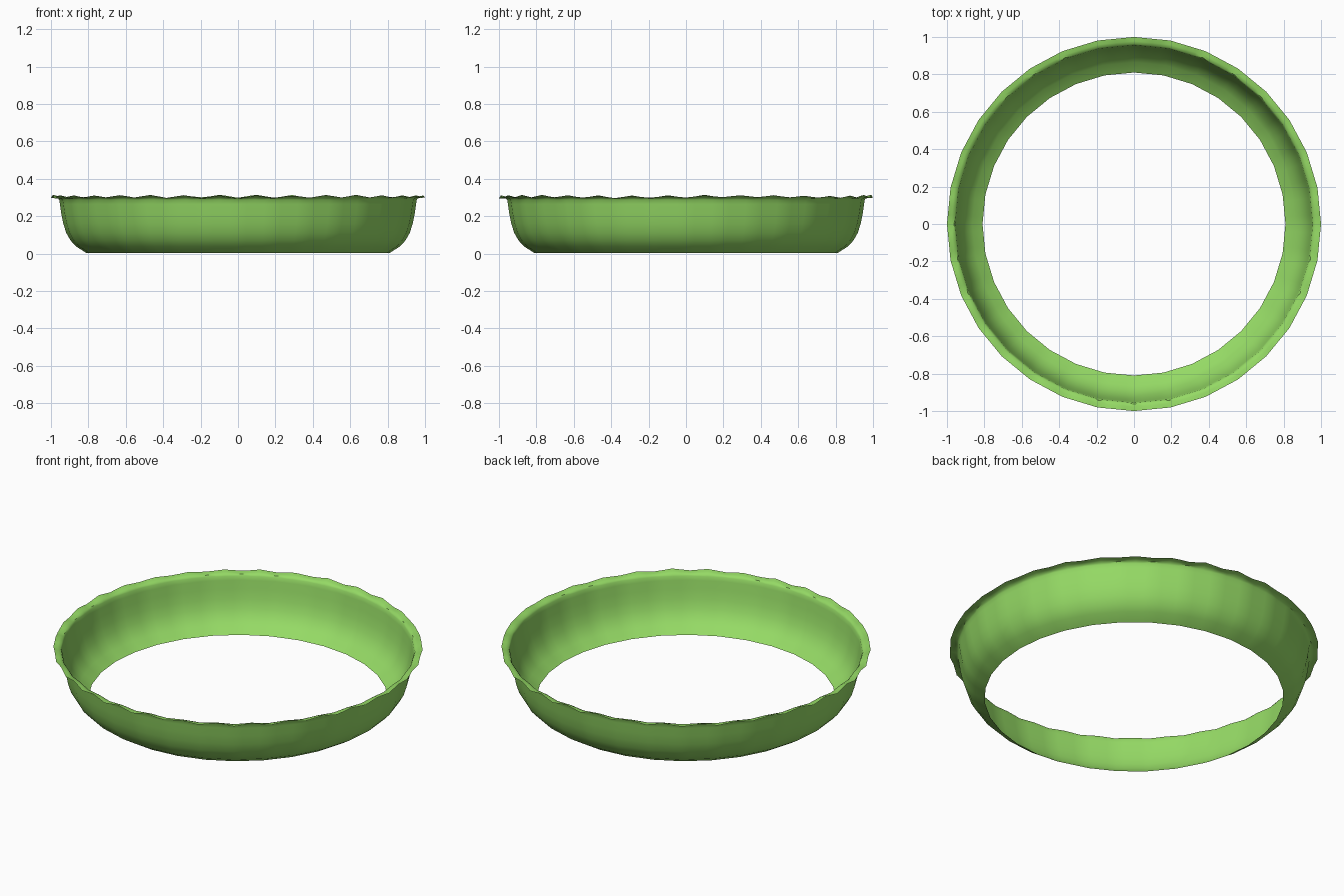
import bpy, bmesh, math, random

if "Cube" in bpy.data.objects:
    bpy.data.objects.remove(bpy.data.objects["Cube"])

random.seed(4)
SIDES, SUB = 32, 4          # 32-sided dish, each side split for the ripples
N = SIDES * SUB

# Wall profile (radius, height), then the flared lip
wall = [(0.81, 0.003), (0.865, 0.038), (0.895, 0.07), (0.918, 0.11), (0.934, 0.16),
        (0.945, 0.215), (0.952, 0.265), (0.956, 0.288)]
lip = [(0.962, 0.297, 0.3), (0.978, 0.302, 0.7), (1.0, 0.305, 1.0)]  # + ripple weight
profile = [(r, z, 0.0) for r, z in wall] + lip


def side_point(i):
    """Point on the unit 32-gon."""
    k, t = divmod(i, SUB)
    t /= SUB
    a, b = (2 * math.pi * (k + j) / SIDES for j in (0, 1))
    return (math.cos(a) * (1 - t) + math.cos(b) * t,
            math.sin(a) * (1 - t) + math.sin(b) * t)


# Irregular ripple: one dip at each corner, a crest between
amp = [random.uniform(0.004, 0.009) for _ in range(SIDES)]
ripple = [-amp[i // SUB] * math.cos(2 * math.pi * i / SUB)
          + 0.002 * math.sin(5 * 2 * math.pi * i / N) for i in range(N)]

bm = bmesh.new()
rings = []
for r, z, w in profile:
    ring = []
    for i in range(N):
        x, y = side_point(i)
        ring.append(bm.verts.new((r * x, r * y, z + w * ripple[i])))
    rings.append(ring)
for lower, upper in zip(rings, rings[1:]):
    for i in range(N):
        j = (i + 1) % N
        bm.faces.new((lower[i], lower[j], upper[j], upper[i]))

mesh = bpy.data.meshes.new("crust_wall")
bm.to_mesh(mesh)
bm.free()
dish = bpy.data.objects.new("crust_wall", mesh)
bpy.context.collection.objects.link(dish)
mat = bpy.data.materials.new("green")
mat.diffuse_color = (0.3, 0.7, 0.13, 1)
mat.use_nodes = True
mat.node_tree.nodes["Principled BSDF"].inputs["Base Color"].default_value = mat.diffuse_color
mesh.materials.append(mat)

# Smooth shading with sharp creases kept
bpy.context.view_layer.objects.active = dish
dish.select_set(True)
bpy.ops.object.shade_smooth_by_angle(angle=math.radians(40))
